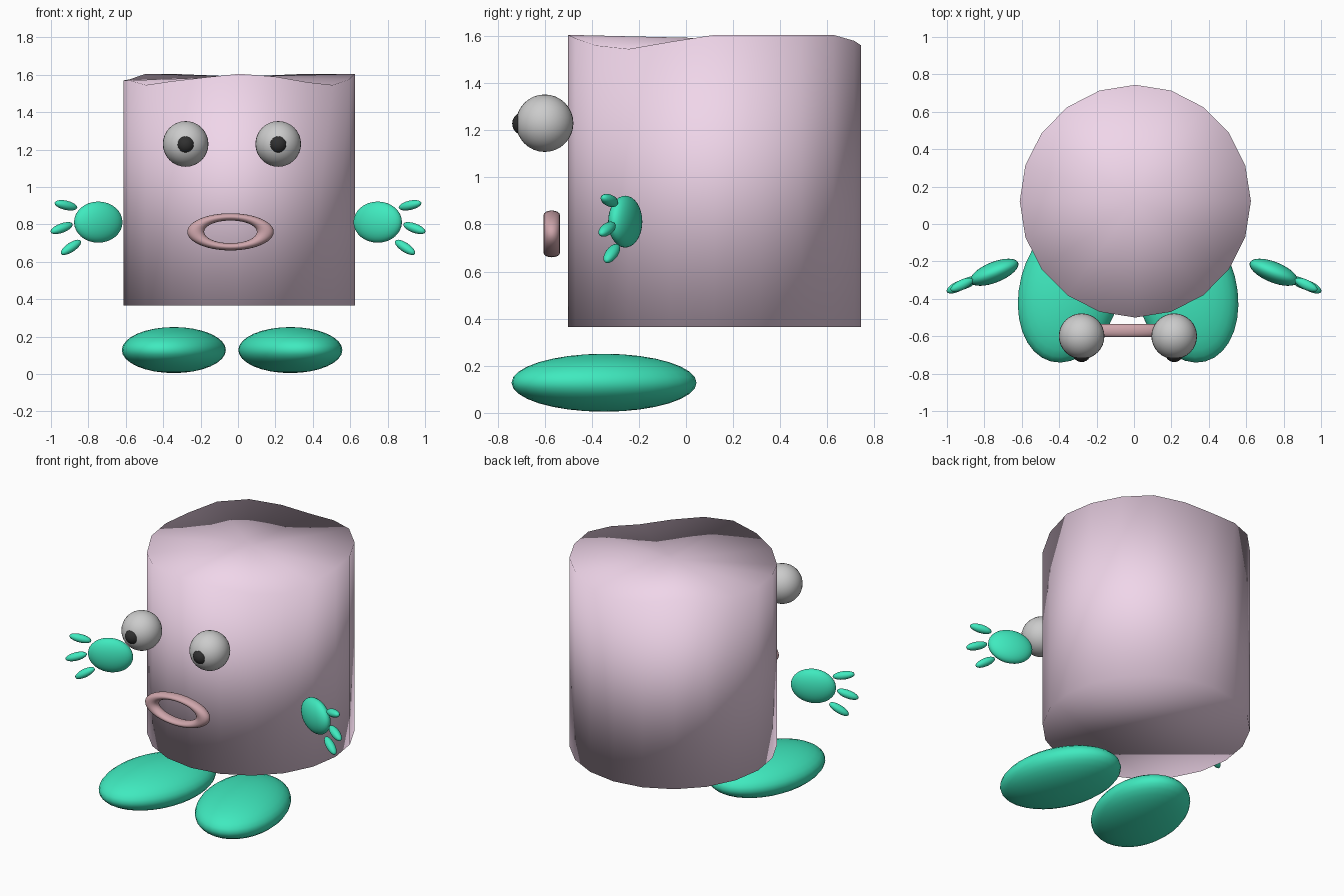
import bpy, bmesh
from math import sin, cos, pi, radians
from mathutils import Vector, Matrix

if "Cube" in bpy.data.objects:
    bpy.data.objects.remove(bpy.data.objects["Cube"])


def material(name, rgb):
    m = bpy.data.materials.new(name)
    m.diffuse_color = (*rgb, 1)
    m.use_nodes = True
    m.node_tree.nodes["Principled BSDF"].inputs["Base Color"].default_value = m.diffuse_color
    return m


PINK = material("pink", (0.87, 0.67, 0.82))
GREEN = material("green", (0.05, 0.82, 0.52))
LIP = material("lip", (0.62, 0.38, 0.41))
BLACK = material("black", (0.03, 0.03, 0.03))


def add_object(name, bm, mat=None):
    bmesh.ops.recalc_face_normals(bm, faces=bm.faces)
    for f in bm.faces:
        f.smooth = True
    mesh = bpy.data.meshes.new(name)
    bm.to_mesh(mesh)
    bm.free()
    if mat:
        mesh.materials.append(mat)
    ob = bpy.data.objects.new(name, mesh)
    bpy.context.collection.objects.link(ob)
    return ob


def ellipsoid(name, centre, radii, mat=None, rot=Matrix(), segs=32):
    bm = bmesh.new()
    bmesh.ops.create_uvsphere(bm, u_segments=segs, v_segments=segs // 2, radius=1)
    bm.transform(Matrix.Translation(centre) @ rot @ Matrix.Diagonal((*radii, 1)))
    return add_object(name, bm, mat)


# Body: smooth 20-sided drum with a wavy top rim (heights run from the front to the right)
rim = [1.605, 1.59, 1.56, 1.545, 1.575, 1.605, 1.605, 1.605, 1.605, 1.58,
       1.56, 1.58, 1.605, 1.605, 1.575, 1.57, 1.57, 1.545, 1.565, 1.585]
bm = bmesh.new()
low, high = [], []
for i, z in enumerate(rim):
    a = -pi / 2 + 2 * pi * i / len(rim)
    x, y = 0.007 + 0.618 * cos(a), 0.122 + 0.622 * sin(a)
    low.append(bm.verts.new((x, y, 0.365)))
    high.append(bm.verts.new((x, y, z)))
top = bm.verts.new((0.007, 0.122, 1.59))
for i in range(len(rim)):
    j = (i + 1) % len(rim)
    bm.faces.new((low[i], low[j], high[j], high[i]))
    bm.faces.new((high[i], high[j], top))
bm.faces.new(low[::-1])
add_object("body", bm, PINK)

# Eyes and pupils
for side, x in (("left", -0.28), ("right", 0.215)):
    ellipsoid(f"{side}_eye", (x, -0.6, 1.23), (0.122, 0.122, 0.122))
    ellipsoid(f"{side}_pupil", (x, -0.688, 1.228), (0.05, 0.05, 0.05), BLACK, segs=24)

# Mouth: flattened ring facing the front
bpy.ops.mesh.primitive_torus_add(major_radius=0.186, minor_radius=0.045,
                                 major_segments=48, minor_segments=16,
                                 location=(-0.04, -0.57, 0.76),
                                 rotation=(pi / 2, 0, 0))
mouth = bpy.context.object
mouth.name = "mouth"
mouth.scale = (1, 0.43, 0.78)
mouth.data.materials.append(LIP)
bpy.ops.object.shade_smooth()

# Feet, palms and fingers, mirrored left to right
fingers = [((0.92, -0.325, 0.902), 0.2),
           ((0.943, -0.335, 0.78), -0.33),
           ((0.893, -0.315, 0.677), -0.58)]
for side, s in (("left", -1), ("right", 1)):
    foot_x = -0.343 if s < 0 else 0.28
    ellipsoid(f"{side}_foot", (foot_x, -0.348, 0.128), (0.268, 0.4, 0.123), GREEN,
              Matrix.Rotation(radians(14.6 * s), 4, 'Z'))
    ellipsoid(f"{side}_palm", (s * 0.747, -0.258, 0.812), (0.138, 0.055, 0.11), GREEN,
              Matrix.Rotation(radians(-22 * s), 4, 'Z'))
    for n, ((x, y, z), slope) in enumerate(fingers, 1):
        aim = Vector((s * 0.87, -0.42, slope)).to_track_quat('X', 'Z')
        ellipsoid(f"{side}_finger_{n}", (s * x, y, z), (0.068, 0.027, 0.025), GREEN,
                  aim.to_matrix().to_4x4(), segs=20)
